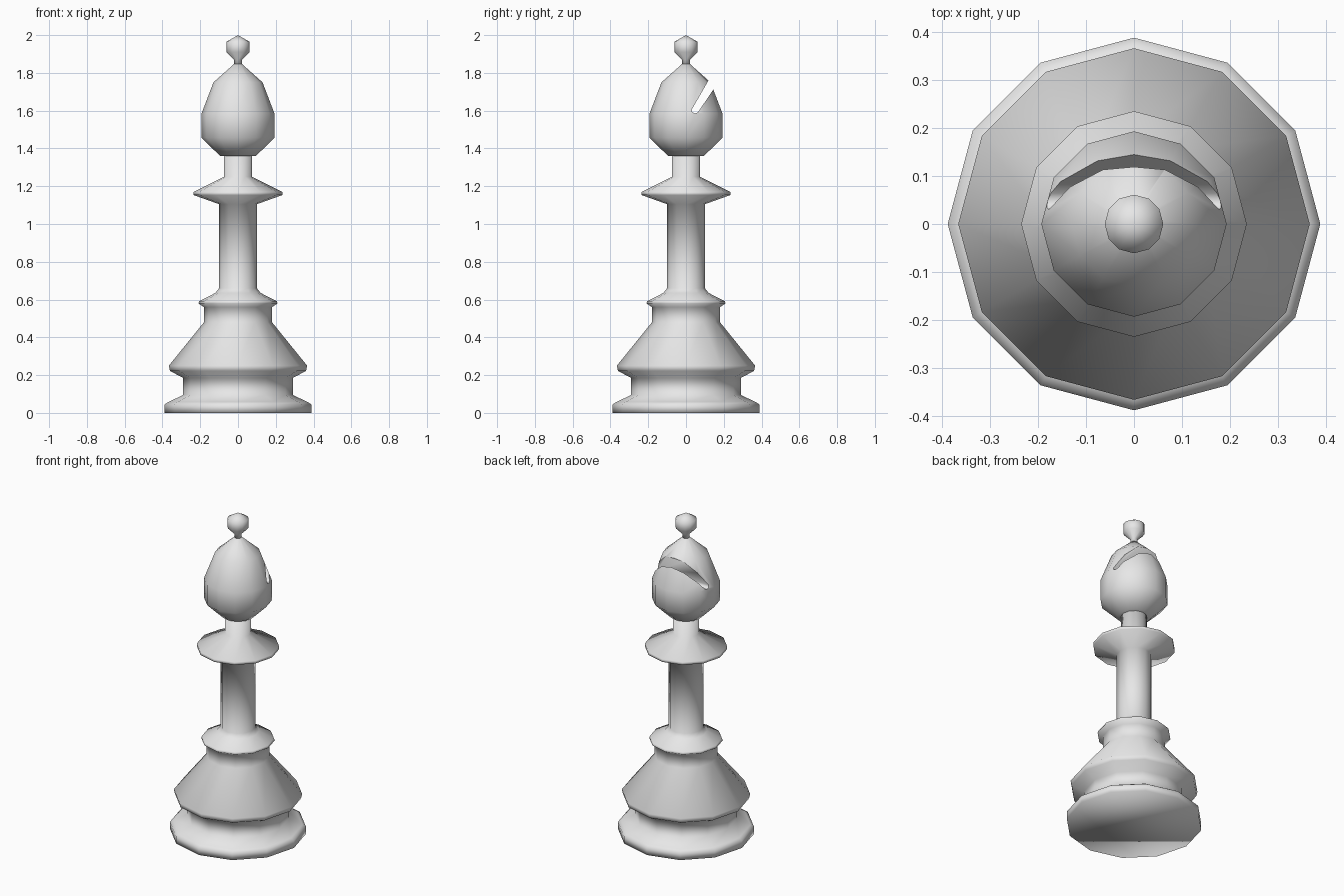
import bpy, bmesh, math

cube = bpy.data.objects.get("Cube")
if cube:
    bpy.data.objects.remove(cube, do_unlink=True)

grey = bpy.data.materials.new("light_grey")
grey.use_nodes = True
grey.diffuse_color = (0.8, 0.8, 0.8, 1)
grey.node_tree.nodes["Principled BSDF"].inputs["Base Color"].default_value = (0.8, 0.8, 0.8, 1)

SIDES = 12


def finish(name, bm):
    """Turn a bmesh into a smooth grey object."""
    bmesh.ops.recalc_face_normals(bm, faces=bm.faces)
    for f in bm.faces:
        f.smooth = True
    mesh = bpy.data.meshes.new(name)
    bm.to_mesh(mesh)
    bm.free()
    mesh.materials.append(grey)
    obj = bpy.data.objects.new(name, mesh)
    bpy.context.collection.objects.link(obj)
    return obj


def lathe(name, profile):
    """Closed turned part from (radius, height) points, bottom to top."""
    bm = bmesh.new()
    rings = []
    for r, z in profile:
        if r == 0:
            rings.append([bm.verts.new((0, 0, z))] * SIDES)
        else:
            turn = [2 * math.pi * i / SIDES for i in range(SIDES)]
            rings.append([bm.verts.new((r * math.cos(a), r * math.sin(a), z)) for a in turn])
    for low, high in zip(rings, rings[1:]):
        for i in range(SIDES):
            j = (i + 1) % SIDES
            corners = [low[i], low[j], high[j], high[i]]
            bm.faces.new(list(dict.fromkeys(corners)))
    for ring in (rings[0], rings[-1]):
        if ring[0] is not ring[1]:
            bm.faces.new(ring)
    return finish(name, bm)


# Foot, skirt, collar, shaft, flange and neck in one turned profile
lathe("body", [
    (0.388, 0), (0.388, 0.045), (0.368, 0.058), (0.29, 0.095),
    (0.29, 0.185), (0.36, 0.222), (0.366, 0.25),
    (0.18, 0.48), (0.18, 0.56), (0.21, 0.58), (0.205, 0.592),
    (0.12, 0.635), (0.1, 0.66), (0.1, 1.105),
    (0.235, 1.153), (0.235, 1.17), (0.075, 1.25), (0.075, 1.365)])

# Drop-shaped head
head = lathe("head", [
    (0.095, 1.36), (0.193, 1.457), (0.193, 1.585), (0.13, 1.75), (0.02, 1.848)])

# Small ball on top
lathe("finial", [
    (0.021, 1.84), (0.021, 1.87), (0.061, 1.91), (0.061, 1.965), (0, 2.0)])

# Slanted slot through the back of the head
slot = [(0.03, 1.605), (0.034, 1.591), (0.048, 1.585), (0.064, 1.592),
        (0.211, 1.811), (0.189, 1.882)]
bm = bmesh.new()
side = bm.faces.new([bm.verts.new((-0.3, y, z)) for y, z in slot])
moved = bmesh.ops.extrude_face_region(bm, geom=[side])["geom"]
bmesh.ops.translate(bm, vec=(0.6, 0, 0),
                    verts=[v for v in moved if isinstance(v, bmesh.types.BMVert)])
cutter = finish("slot_cutter", bm)
cutter.hide_render = True

cut = head.modifiers.new("slot", 'BOOLEAN')
cut.operation = 'DIFFERENCE'
cut.solver = 'EXACT'
cut.object = cutter
bpy.ops.object.select_all(action='DESELECT')
head.select_set(True)
bpy.context.view_layer.objects.active = head
bpy.ops.object.modifier_apply(modifier=cut.name)
bpy.data.objects.remove(cutter, do_unlink=True)
bpy.ops.object.shade_smooth_by_angle(angle=math.radians(55))
